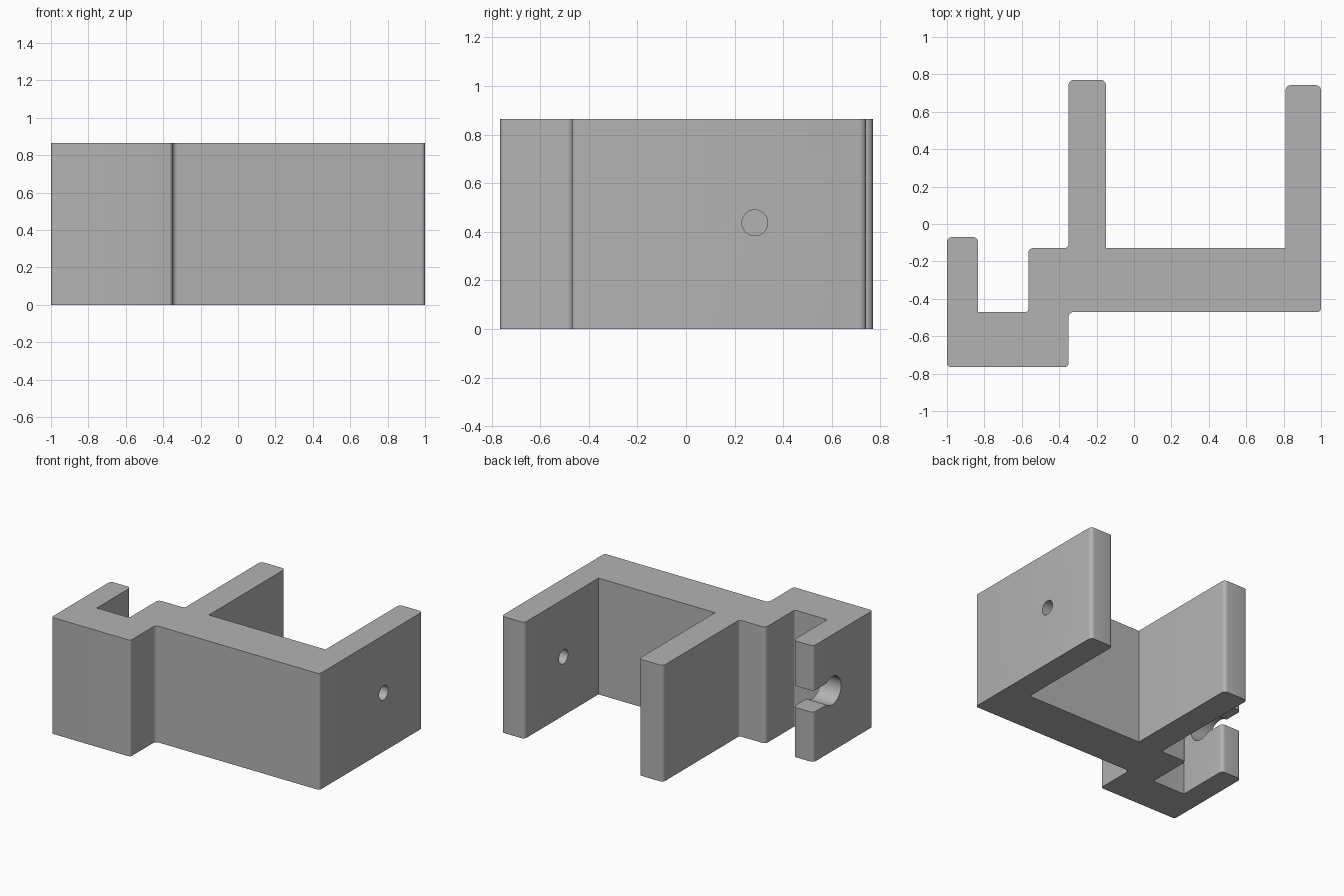
import bpy, bmesh, math
from mathutils import Vector

cube = bpy.data.objects.get("Cube")
if cube:
    bpy.data.objects.remove(cube, do_unlink=True)

HEIGHT = 0.865
R = 0.028

grey = bpy.data.materials.new("plain grey")
grey.use_nodes = True
colour = (0.45, 0.45, 0.45, 1)
grey.diffuse_color = colour
grey.node_tree.nodes["Principled BSDF"].inputs["Base Color"].default_value = colour


def rounded(corners, steps=6):
    """Outline with a fillet of the given radius at each corner."""
    points = []
    for i, (x, y, r) in enumerate(corners):
        p = Vector((x, y))
        if not r:
            points.append(p)
            continue
        a = (Vector(corners[i - 1][:2]) - p).normalized()
        b = (Vector(corners[(i + 1) % len(corners)][:2]) - p).normalized()
        centre = p + (a + b) * r
        for k in range(steps + 1):
            t = k / steps * math.pi / 2
            points.append(centre - b * r * math.cos(t) - a * r * math.sin(t))
    return points


def prism(name, points, to_3d, depth):
    """Extrude a flat outline placed by to_3d along the depth vector."""
    bm = bmesh.new()
    face = bm.faces.new([bm.verts.new(to_3d(*p)) for p in points])
    new = bmesh.ops.extrude_face_region(bm, geom=[face])["geom"]
    bmesh.ops.translate(bm, vec=depth, verts=[v for v in new if isinstance(v, bmesh.types.BMVert)])
    bmesh.ops.recalc_face_normals(bm, faces=bm.faces)
    mesh = bpy.data.meshes.new(name)
    bm.to_mesh(mesh)
    bm.free()
    mesh.materials.append(grey)
    obj = bpy.data.objects.new(name, mesh)
    bpy.context.collection.objects.link(obj)
    return obj


# Bracket body: U channel with a stepped hook on one side
outline = [
    (-1, -0.765, 0.02), (-0.35, -0.765, 0.02), (-0.35, -0.47, R), (1, -0.47, 0.02),
    (1, 0.742, R), (0.81, 0.742, R), (0.81, -0.128, 0), (-0.15, -0.128, 0),
    (-0.15, 0.77, R), (-0.35, 0.77, R), (-0.35, -0.128, 0.02), (-0.565, -0.128, R),
    (-0.565, -0.47, 0.015), (-0.833, -0.47, 0), (-0.833, -0.07, R), (-1, -0.07, R),
]
body = prism("bracket_body", rounded(outline), lambda x, y: (x, y, 0), (0, 0, HEIGHT))

# Screw hole through the end wall
hole = [(0.283 + 0.053 * math.cos(t), 0.437 + 0.053 * math.sin(t))
        for t in (k * math.tau / 32 for k in range(32))]
screw_cutter = prism("screw_hole_cutter", hole, lambda y, z: (0.7, y, z), (0.4, 0, 0))

# Keyhole slot in the hook wall: round hole open to the back
cy, cz, radius, half = -0.29, 0.45, 0.105, 0.08
start = math.asin(half / radius)
keyhole = [(0.05, cz - half), (0.05, cz + half)]
for k in range(33):
    t = start + (math.tau - 2 * start) * k / 32
    keyhole.append((cy + radius * math.cos(t), cz + radius * math.sin(t)))
key_cutter = prism("keyhole_cutter", keyhole, lambda y, z: (-1.1, y, z), (0.4, 0, 0))

for cutter in (screw_cutter, key_cutter):
    cut = body.modifiers.new(cutter.name, 'BOOLEAN')
    cut.operation = 'DIFFERENCE'
    cut.solver = 'EXACT'
    cut.object = cutter
    bpy.ops.object.select_all(action='DESELECT')
    body.select_set(True)
    bpy.context.view_layer.objects.active = body
    bpy.ops.object.modifier_apply(modifier=cut.name)
    bpy.data.objects.remove(cutter, do_unlink=True)

bpy.ops.object.shade_smooth_by_angle(angle=math.radians(30))
